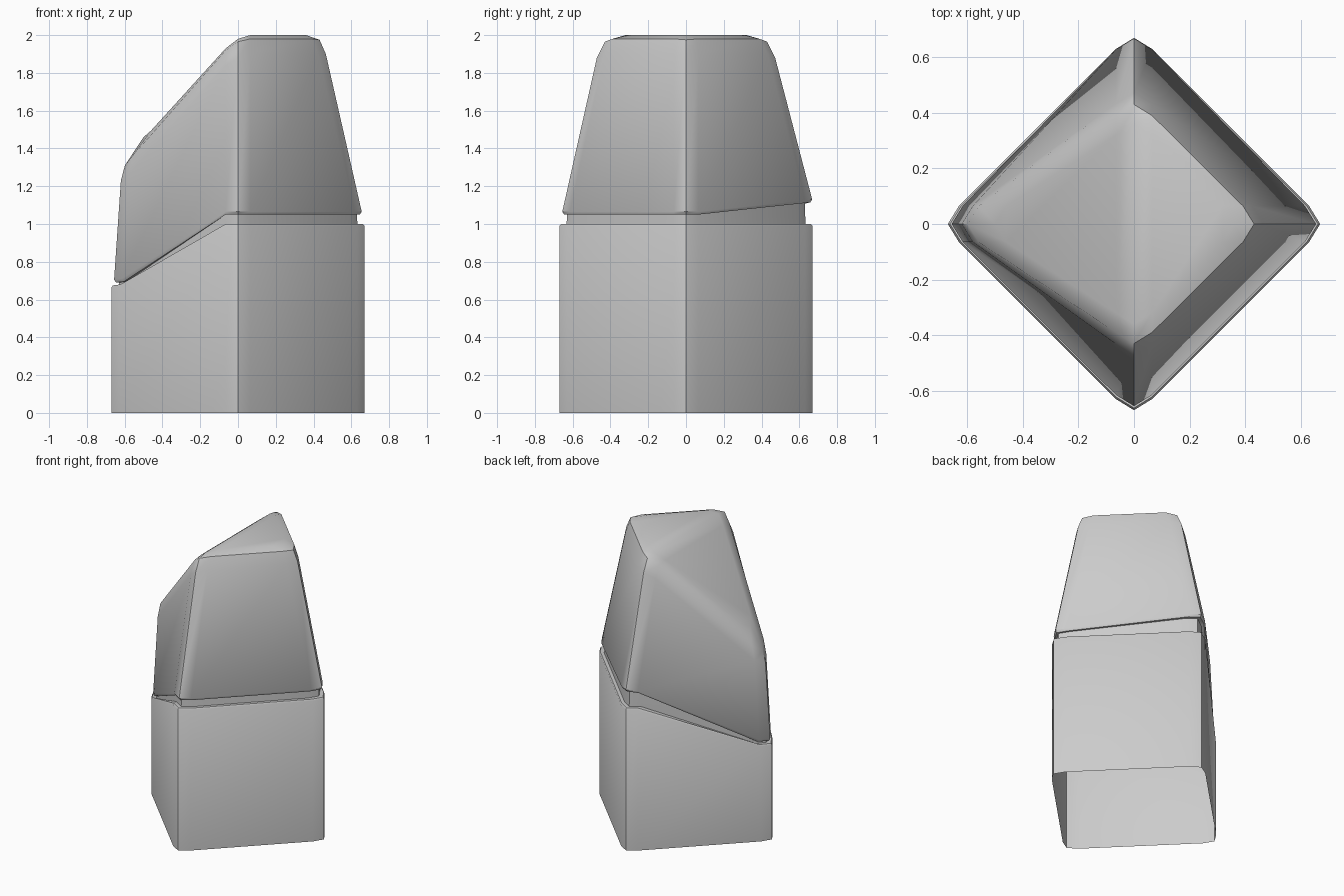
import bpy, bmesh

if "Cube" in bpy.data.objects:
    bpy.data.objects.remove(bpy.data.objects["Cube"])


def ring(radii, z, cut=0.065, inset=0.04):
    """Diamond outline: 4 tips (right, back, left, front), each with 3 points."""
    dirs = [(1, 0), (0, 1), (-1, 0), (0, -1)]
    pts = []
    for i, (dx, dy) in enumerate(dirs):
        r = radii[i]
        for j, s in enumerate((-cut, 0, cut)):
            d = r if s == 0 else r - inset
            pts.append((dx * d - dy * s, dy * d + dx * s, z[i * 3 + j]))
    return pts


def sym(right, side, b_in, b_tip, b_out, l_side, left):
    """Heights mirrored front to back."""
    return [side, right, side, b_in, b_tip, b_out,
            l_side, left, l_side, b_out, b_tip, b_in]


def up(z, d):
    return [v + d for v in z]


def loft(name, rings, close_top=False):
    bm = bmesh.new()
    loops = [[bm.verts.new(p) for p in r] for r in rings]
    for a, b in zip(loops, loops[1:]):
        for i in range(12):
            k = (i + 1) % 12
            bm.faces.new((a[i], a[k], b[k], b[i]))
    if close_top:
        # strips across the top, from the right tip to the left tip
        v = loops[-1]
        right_half = [v[i] for i in (1, 2, 3, 4, 5, 6, 7)]
        front_half = [v[i] for i in (1, 0, 11, 10, 9, 8, 7)]
        bm.faces.new((v[1], v[2], v[0]))
        for i in range(1, 5):
            bm.faces.new((right_half[i], right_half[i + 1],
                          front_half[i + 1], front_half[i]))
        bm.faces.new((v[6], v[7], v[8]))
    bm.normal_update()
    me = bpy.data.meshes.new(name)
    bm.to_mesh(me)
    bm.free()
    ob = bpy.data.objects.new(name, me)
    bpy.context.collection.objects.link(ob)
    bpy.context.view_layer.objects.active = ob
    ob.select_set(True)
    bpy.ops.object.shade_smooth_by_angle(angle=0.7)
    ob.select_set(False)
    return ob


body_top = sym(0.995, 0.995, 0.995, 0.995, 0.995, 0.675, 0.67)
# underside of the cap: the back tip is lifted
cap_base = [1.05, 1.05, 1.05, 1.11, 1.115, 1.105,
            0.695, 0.69, 0.695, 1.05, 1.05, 1.05]

# lower body, open underneath
loft("lower_body", [
    ring([0.67] * 4, [0] * 12),
    ring([0.67] * 4, up(body_top, -0.005)),
    ring([0.662] * 4, up(body_top, 0.005)),
    ring([0.632] * 4, up(body_top, 0.005)),
])

# recessed neck between body and cap
loft("neck", [
    ring([0.632] * 4, up(body_top, 0.005)),
    ring([0.63] * 4, cap_base),
])

# tapered cap with flat right half and sloping left half on top
loft("cap", [
    ring([0.63] * 4, cap_base),
    ring([0.645, 0.658, 0.645, 0.645], cap_base),
    ring([0.655, 0.668, 0.656, 0.655], up(cap_base, 0.015)),
    ring([0.465, 0.472, 0.62, 0.472], sym(1.9, 1.9, 1.9, 1.88, 1.84, 1.26, 1.23)),
    ring([0.432, 0.43, 0.599, 0.43], sym(1.975, 1.98, 1.98, 1.965, 1.92, 1.36, 1.31)),
    ring([0.36, 0.36, 0.5, 0.36], sym(2.0, 2.0, 2.0, 1.98, 1.93, 1.495, 1.46)),
], close_top=True)
